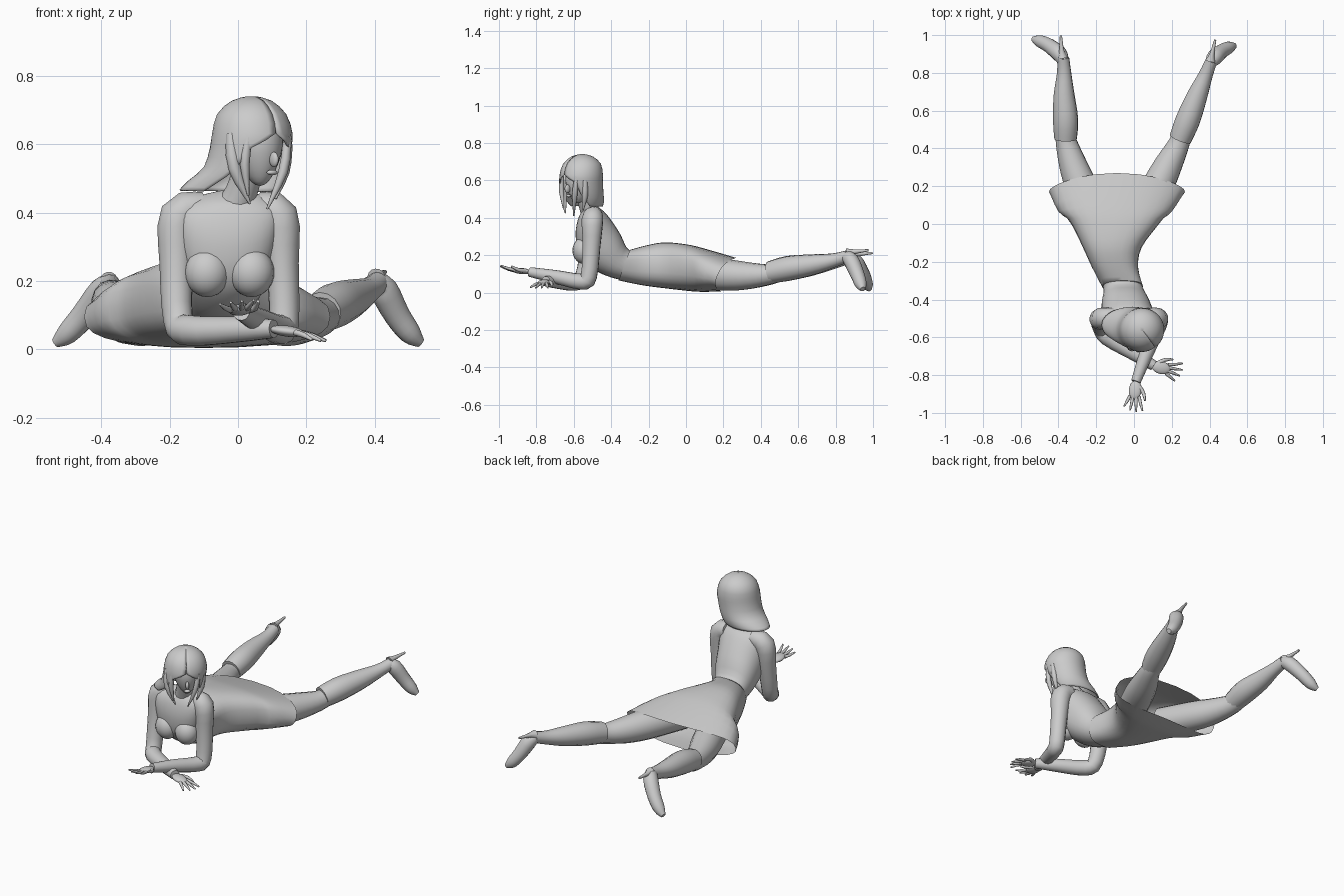
import bpy, math
from mathutils import Vector, Matrix

if "Cube" in bpy.data.objects:
    bpy.data.objects.remove(bpy.data.objects["Cube"])

V = Vector


def make(name, verts, faces):
    me = bpy.data.meshes.new(name)
    me.from_pydata([tuple(v) for v in verts], [], faces)
    me.update()
    ob = bpy.data.objects.new(name, me)
    bpy.context.collection.objects.link(ob)
    return ob


def spline(rows, steps):
    """Catmull-Rom interpolation of equal-length tuples."""
    out = []
    for i in range(len(rows) - 1):
        a, b = rows[max(i - 1, 0)], rows[i]
        c, d = rows[i + 1], rows[min(i + 2, len(rows) - 1)]
        for s in range(steps):
            t = s / steps
            out.append([0.5 * (2 * q + (r - p) * t + (2 * p - 5 * q + 4 * r - w) * t * t
                               + (3 * q - p - 3 * r + w) * t ** 3)
                        for p, q, r, w in zip(a, b, c, d)])
    return out + [list(rows[-1])]


def skin(name, rings, closed=True, caps=(True, True)):
    n = len(rings[0])
    verts = [v for r in rings for v in r]
    faces = [(i * n + j, i * n + (j + 1) % n, (i + 1) * n + (j + 1) % n, (i + 1) * n + j)
             for i in range(len(rings) - 1) for j in range(n if closed else n - 1)]
    if caps[0]:
        faces.append(tuple(reversed(range(n))))
    if caps[1]:
        faces.append(tuple(range(len(verts) - n, len(verts))))
    return make(name, verts, faces)


def tube(name, pts, sides=14, steps=3):
    """Round limb through (x, y, z, radius) points."""
    p = spline(pts, steps)
    c = [V(q[:3]) for q in p]
    rings, u = [], None
    for i, q in enumerate(p):
        t = (c[min(i + 1, len(c) - 1)] - c[max(i - 1, 0)]).normalized()
        u = t.orthogonal() if u is None else u - t * u.dot(t)
        u.normalize()
        w = t.cross(u)
        rings.append([c[i] + (u * math.cos(a) + w * math.sin(a)) * max(q[3], 0.001)
                      for a in (2 * math.pi * k / sides for k in range(sides))])
    return skin(name, rings)


def body(name, rows, power, caps, sag=0.0):
    """Rings from (back y, back z, front y, front z, centre x, half width)."""
    rings, n = [], 28
    data = spline(rows, 3)
    for i, (by, bz, fy, fz, cx, hw) in enumerate(data):
        ring = []
        for k in range(n):
            a = 2 * math.pi * k / n
            co, si = math.cos(a), math.sin(a)
            co = math.copysign(abs(co) ** power, co)
            si = math.copysign(abs(si) ** power, si)
            f = (1 - si) / 2
            pull = sag * co * co * max(0, 1 - i / 5)
            ring.append(V((cx + hw * co, by + (fy - by) * f - pull, bz + (fz - bz) * f)))
        rings.append(ring)
    return skin(name, rings, caps=caps)


def ball(name, centre, radii, axes=None, shape=None):
    """Ellipsoid along given axes, optionally reshaped."""
    axes = axes or (V((1, 0, 0)), V((0, 1, 0)), V((0, 0, 1)))
    rings = []
    for i in range(15):
        th = math.pi * (0.01 + 0.98 * i / 14)
        ring = []
        for k in range(20):
            a = 2 * math.pi * k / 20
            p = V((math.sin(th) * math.cos(a), math.sin(th) * math.sin(a), -math.cos(th)))
            p = shape(p) if shape else p
            ring.append(V(centre) + sum((axes[m] * p[m] * radii[m] for m in range(3)), V()))
        rings.append(ring)
    return skin(name, rings)


# Skirt (open at the hem) and upper body
body("skirt", [(.27, .185, .19, .006, -.09, .36), (.10, .235, .08, .004, -.10, .30),
               (0, .258, 0, .010, -.10, .232), (-.12, .268, -.13, .025, -.115, .155),
               (-.22, .25, -.24, .04, -.10, .122), (-.30, .228, -.36, .065, -.06, .107)],
     0.75, (False, True), sag=0.06)
body("torso", [(-.20, .245, -.22, .045, -.10, .115), (-.30, .223, -.36, .07, -.06, .103),
               (-.35, .31, -.47, .11, -.045, .125), (-.395, .38, -.565, .19, -.035, .14),
               (-.44, .435, -.59, .30, -.03, .15), (-.475, .455, -.58, .385, -.025, .135),
               (-.50, .468, -.56, .43, -.01, .06)], 0.9, (True, True))
for side, x in (("right", -.09), ("left", .04)):
    ball(side + "_bust", (x, -.545, .225), (.066, .062, .072))
tube("neck", [(-.01, -.50, .41, .06), (.01, -.525, .46, .047), (.035, -.55, .54, .045)])

# Arms: upper arm and forearm in one sleeve
tube("right_arm", [(-.10, -.49, .415, .045), (-.172, -.50, .39, .058), (-.18, -.515, .25, .050),
                   (-.175, -.55, .085, .044), (-.14, -.60, .055, .045), (0, -.685, .058, .038),
                   (.105, -.75, .060, .027)])
tube("left_arm", [(.06, -.49, .415, .045), (.118, -.50, .39, .058), (.13, -.505, .25, .048),
                  (.135, -.52, .085, .044), (.12, -.56, .058, .043), (.06, -.70, .085, .036),
                  (.01, -.835, .11, .026)])


def hand(name, wrist, d, s, curl):
    """Palm, four fingers and a thumb; s points to the thumb side."""
    w, d, s = V(wrist), V(d).normalized(), V(s)
    s = (s - d * s.dot(d)).normalized()
    up = V((0, 0, 1))
    nrm = (up - d * up.dot(d) - s * up.dot(s)).normalized()
    ball(name + "_palm", w + d * .04, (.052, .034, .016), (d, s, nrm))
    for k, length in enumerate((.058, .076, .082, .074)):
        o = (k - 1.5) * .016
        a = w + d * .072 + s * o
        b = a + d * length * .5 + s * o * .5 + up * curl * .3
        c = a + d * length + s * o * 1.1 + up * curl
        tube(name + "_finger", [(*a, .009), (*b, .008), (*c, .004)], 8, 2)
    a, b, c = w + d * .02 + s * .02, w + d * .05 + s * .045, w + d * .09 + s * .058 + up * curl
    tube(name + "_thumb", [(*a, .012), (*b, .010), (*c, .005)], 8, 2)


hand("right_hand", (.105, -.75, .058), (.95, -.25, -.12), (.25, .95, 0), -.015)
hand("left_hand", (.01, -.84, .112), (-.10, -1, .08), (1, 0, .1), .015)

# Legs: thigh, boot shaft, shoe and spike heel
legs = {
    "right": ([(-.20, .0, .11, .085), (-.28, .20, .095, .085), (-.325, .32, .09, .074),
               (-.36, .44, .095, .056), (-.365, .50, .11, .05)],
              [(-.362, .45, .108, .060), (-.362, .55, .13, .067), (-.37, .68, .148, .056),
               (-.37, .80, .168, .038), (-.375, .88, .188, .032)],
              [(-.375, .86, .185, .030), (-.395, .90, .170, .042), (-.45, .945, .10, .038),
               (-.50, .968, .045, .032), (-.535, .98, .018, .014)],
              [(-.378, .88, .20, .027), (-.383, .92, .205, .013), (-.387, .998, .212, .006)]),
    "left": ([(.02, .0, .11, .085), (.125, .20, .095, .085), (.185, .32, .09, .074),
              (.24, .43, .095, .056), (.26, .50, .11, .05)],
             [(.245, .45, .108, .060), (.285, .55, .13, .066), (.335, .68, .15, .055),
              (.38, .79, .172, .038), (.41, .865, .195, .032)],
             [(.405, .85, .19, .030), (.425, .88, .175, .042), (.465, .915, .10, .038),
              (.505, .935, .045, .032), (.535, .945, .018, .014)],
             [(.405, .865, .21, .027), (.413, .90, .218, .013), (.43, .975, .226, .006)]),
}
for side, parts in legs.items():
    for part, pts in zip(("thigh", "boot_shaft", "shoe", "heel"), parts):
        tube(side + "_" + part, pts)

# Head turned to its left, with nose and ears
fwd, lat, up = V((.6, -.8, 0)), V((.8, .6, 0)), V((0, 0, 1))
mid = V((.05, -.56, .60))


def jaw(p):
    low = max(0, -p.z)
    return V((p.x * (1 - .35 * low) + .28 * low, p.y * (1 - .35 * low), p.z))


ball("head", mid, (.090, .078, .122), (fwd, lat, up), jaw)
ball("nose", mid + fwd * .092 + up * -.045, (.018, .010, .022), (fwd, lat, up))
ball("lips", mid + fwd * .083 + up * -.083, (.012, .018, .008), (fwd, lat, up))
for side, s in (("right", -1), ("left", 1)):
    ball(side + "_ear", mid + lat * s * .082 + up * -.01, (.02, .012, .035), (fwd, lat, up))

# Hair: cap closed on top, opening around the face and flaring at the back
phi = math.atan2(fwd.y, fwd.x)
rows = spline([(.734, .04, -.555, .012, .012, .0), (.722, .04, -.555, .055, .055, .0),
               (.685, .04, -.556, .096, .096, .0), (.63, .042, -.56, .112, .110, .02),
               (.59, .037, -.56, .113, .110, .62), (.53, .02, -.555, .115, .108, .85),
               (.49, -.012, -.542, .128, .098, 1.0), (.463, -.035, -.535, .132, .085, 1.15)], 2)
rings = []
for z, cx, cy, rx, ry, gap in rows:
    gap = max(gap, 0)
    angs = [phi + gap + (2 * math.pi - 2 * gap) * k / 32 for k in range(33)]
    rings.append([V((cx + rx * math.cos(a), cy + ry * math.sin(a), z)) for a in angs])
hair = skin("hair", rings, closed=False, caps=(True, False))
hair.modifiers.new("thickness", "SOLIDIFY").thickness = .006

# Loose strands framing the face
for pts in ([(-.02, -.645, .63, .016), (-.01, -.655, .53, .020), (.035, -.645, .425, .003)],
            [(.03, -.665, .62, .012), (.02, -.665, .54, .014), (.03, -.655, .45, .003)],
            [(.145, -.585, .62, .012), (.132, -.595, .52, .014), (.085, -.60, .41, .003)],
            [(.146, -.54, .60, .014), (.135, -.54, .52, .016), (.11, -.55, .44, .003)]):
    tube("hair_strand", pts, 8)

# Smooth shading with sharp edges kept
for ob in bpy.context.scene.objects:
    ob.select_set(True)
    bpy.context.view_layer.objects.active = ob
bpy.ops.object.shade_smooth_by_angle(angle=math.radians(50))
